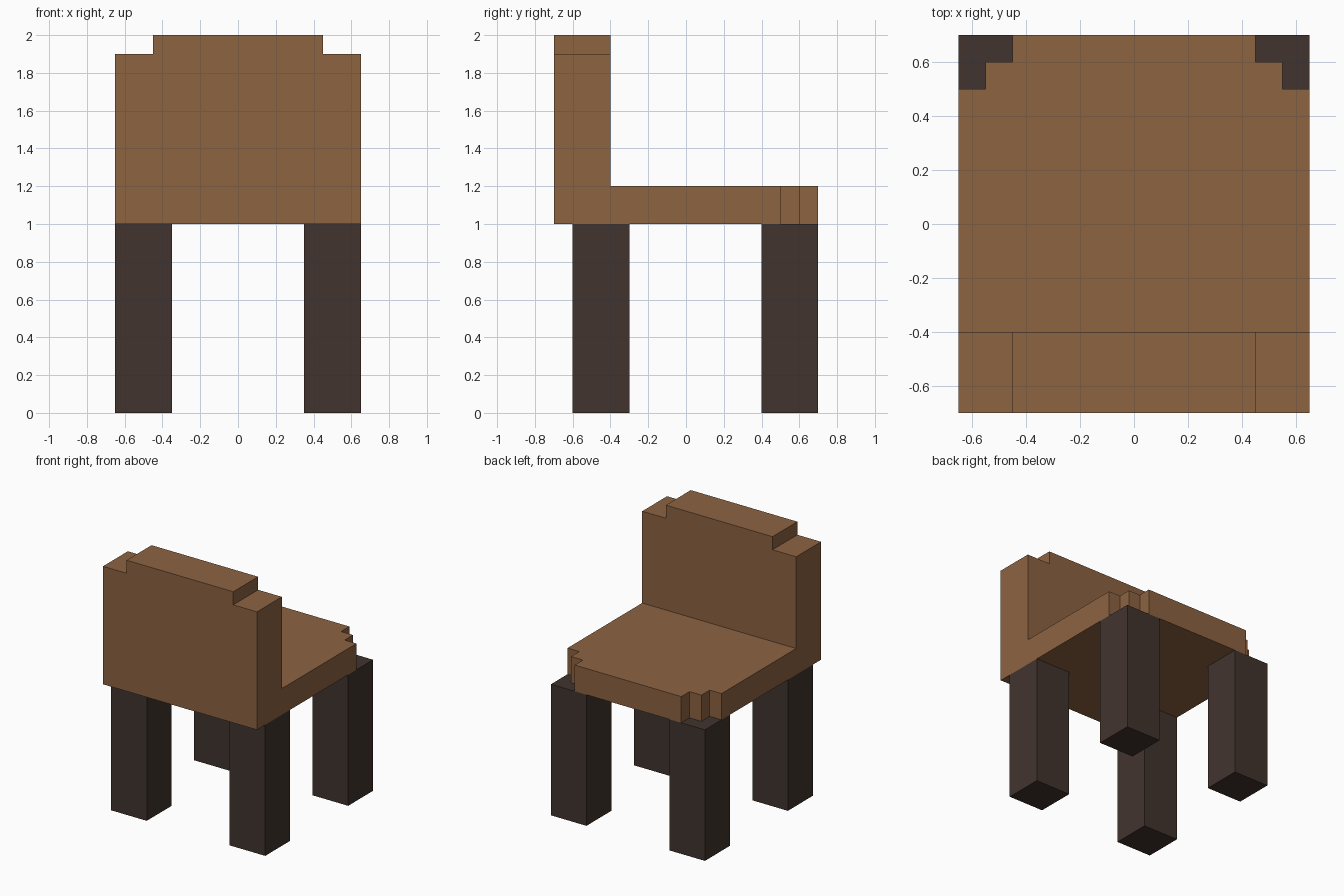
import bpy
import bmesh
from mathutils import Vector

cube = bpy.data.objects.get("Cube")
if cube:
    bpy.data.objects.remove(cube, do_unlink=True)


def make_material(name, rgb):
    mat = bpy.data.materials.new(name)
    mat.use_nodes = True
    color = (*rgb, 1.0)
    mat.diffuse_color = color
    mat.node_tree.nodes["Principled BSDF"].inputs["Base Color"].default_value = color
    return mat


def prism(name, outline, depth, mat):
    """Extrude a closed 3D outline along the depth vector."""
    bm = bmesh.new()
    face = bm.faces.new([bm.verts.new(p) for p in outline])
    result = bmesh.ops.extrude_face_region(bm, geom=[face], use_keep_orig=True)
    moved = [v for v in result["geom"] if isinstance(v, bmesh.types.BMVert)]
    bmesh.ops.translate(bm, verts=moved, vec=Vector(depth))
    bmesh.ops.recalc_face_normals(bm, faces=bm.faces)
    mesh = bpy.data.meshes.new(name)
    bm.to_mesh(mesh)
    bm.free()
    mesh.materials.append(mat)
    obj = bpy.data.objects.new(name, mesh)
    bpy.context.collection.objects.link(obj)
    return obj


def mirrored(half):
    """Close a right-half outline (x, other) with its mirror image."""
    return half + [(-x, v) for x, v in reversed(half)]


wood = make_material("warm brown wood", (0.266, 0.125, 0.053))
dark = make_material("dark brown wood", (0.053, 0.034, 0.027))

# Seat slab with stepped corners on the open edge
seat_half = [(0.65, -0.4), (0.65, 0.5), (0.55, 0.5), (0.55, 0.6), (0.45, 0.6), (0.45, 0.7)]
prism("seat", [(x, y, 1.0) for x, y in mirrored(seat_half)], (0, 0, 0.2), wood)

# Backrest with a raised middle section
back_half = [(0.65, 1.0), (0.65, 1.9), (0.45, 1.9), (0.45, 2.0)]
prism("backrest", [(x, -0.7, z) for x, z in mirrored(back_half)], (0, 0.3, 0), wood)

# Four square legs
for side, x in (("left", 0.5), ("right", -0.5)):
    for end, y in (("front", -0.45), ("back", 0.55)):
        corners = [(x + sx * 0.15, y + sy * 0.15, 0.0)
                   for sx, sy in ((-1, -1), (1, -1), (1, 1), (-1, 1))]
        prism(f"{end}_{side}_leg", corners, (0, 0, 1.0), dark)
